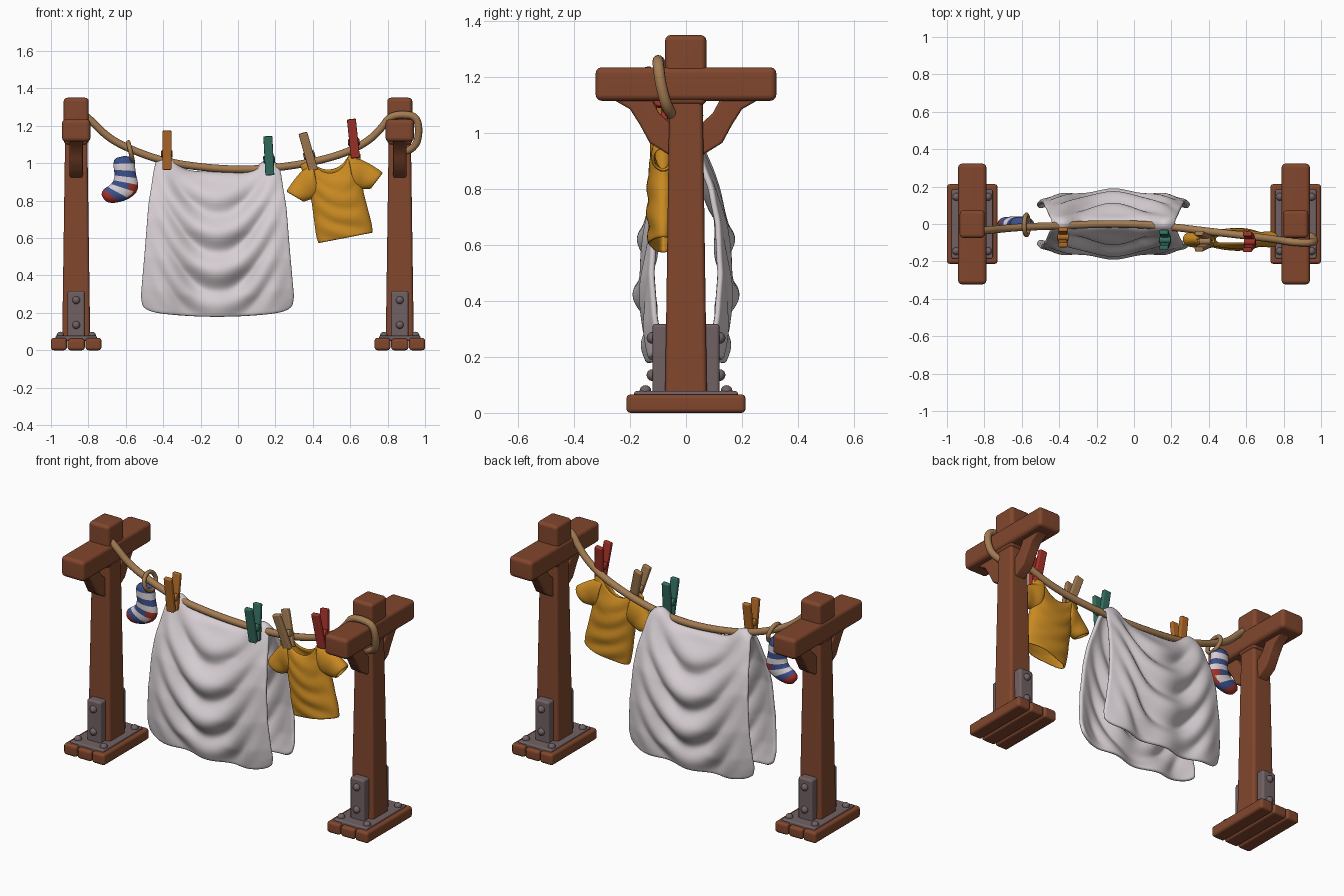
import bpy, bmesh, math
from mathutils import Vector, Matrix

if "Cube" in bpy.data.objects:
    bpy.data.objects.remove(bpy.data.objects["Cube"])

def mat(name, r, g, b):
    m = bpy.data.materials.new(name)
    m.diffuse_color = (r, g, b, 1)
    m.use_nodes = True
    m.node_tree.nodes["Principled BSDF"].inputs["Base Color"].default_value = m.diffuse_color
    return m

WOOD = mat("brown_wood", .22, .062, .026)
METAL = mat("grey_metal", .165, .12, .125)
ROPE = mat("tan_rope", .37, .2, .085)
WHITE = mat("white_cloth", .68, .62, .65)
YELLOW = mat("yellow_cloth", .6, .26, .016)
BLUE = mat("blue_wool", .045, .08, .26)
RED = mat("red", .37, .032, .022)
ORANGE = mat("orange_wood", .45, .145, .02)
TEAL = mat("teal_wood", .035, .16, .12)

def make(name, bm, mats, bevel=0, solid=0, sub=0):
    bmesh.ops.recalc_face_normals(bm, faces=bm.faces)
    for f in bm.faces:
        f.smooth = True
    me = bpy.data.meshes.new(name)
    bm.to_mesh(me)
    bm.free()
    for m in mats:
        me.materials.append(m)
    ob = bpy.data.objects.new(name, me)
    bpy.context.collection.objects.link(ob)
    if solid:
        md = ob.modifiers.new("thickness", 'SOLIDIFY')
        md.thickness, md.offset = solid, 0
    if bevel:
        md = ob.modifiers.new("round", 'BEVEL')
        md.width, md.segments, md.limit_method = bevel, 3, 'ANGLE'
        ob.modifiers.new("normals", 'WEIGHTED_NORMAL')
    if sub:
        md = ob.modifiers.new("smooth", 'SUBSURF')
        md.levels = md.render_levels = sub
    return ob

def add_box(bm, lo, hi, taper=1, M=Matrix()):
    lo, hi = Vector(lo), Vector(hi)
    c, d = (lo + hi) / 2, hi - lo
    vs = bmesh.ops.create_cube(bm, size=1)["verts"]
    for v in vs:
        k = taper if v.co.z > 0 else 1
        v.co = M @ (c + Vector((v.co.x * d.x * k, v.co.y * d.y * k, v.co.z * d.z)))

def box(name, lo, hi, m, bevel=.015, taper=1):
    bm = bmesh.new()
    add_box(bm, lo, hi, taper)
    return make(name, bm, [m], bevel)

def loft(name, rings, mats, cap=False, rule=None, solid=0, sub=1):
    bm = bmesh.new()
    vs = [[bm.verts.new(p) for p in r] for r in rings]
    n = len(rings[0])
    for i in range(len(rings) - 1):
        for j in range(n):
            k = (j + 1) % n
            f = bm.faces.new((vs[i][j], vs[i][k], vs[i + 1][k], vs[i + 1][j]))
            if rule:
                f.material_index = rule(i, f.calc_center_median())
    if cap:
        bm.faces.new(vs[0])
        bm.faces.new(vs[-1]).material_index = rule(len(rings) - 2, Vector((-9, 0, 0)))
    return make(name, bm, mats, 0, solid, sub)

def interp(pts, t):
    for (a, p), (b, q) in zip(pts, pts[1:]):
        if t <= b:
            return p + (q - p) * (t - a) / (b - a)
    return pts[-1][1]

# Two posts with crossbeam, braces, plank foot and metal fittings
for side, s in (("left", -1), ("right", 1)):
    X = s * .865
    box(side + "_post", (X - .075, -.075, .05), (X + .075, .075, 1.2), WOOD, .016, .78)
    box(side + "_post_top", (X - .067, -.075, 1.1), (X + .067, .073, 1.35), WOOD, .02)
    box(side + "_crossbeam", (X - .076, -.323, 1.115), (X + .076, .323, 1.235), WOOD, .022)
    for e in (-1, 1):
        end = "front" if e < 0 else "back"
        prof = [(.27, 1.125), (.2, 1.085), (.165, 1.03), (.13, .965), (.05, .915),
                (.05, 1.03), (.095, 1.07), (.125, 1.125)]
        bm = bmesh.new()
        f = bm.faces.new([bm.verts.new((X - .035, e * y, z)) for y, z in prof])
        ext = bmesh.ops.extrude_face_region(bm, geom=[f])["geom"]
        bmesh.ops.translate(bm, vec=(.07, 0, 0),
                            verts=[g for g in ext if isinstance(g, bmesh.types.BMVert)])
        make(f"{side}_{end}_brace", bm, [WOOD], .01)
        ys = sorted((e * .06, e * .12))
        box(f"{side}_{end}_bracket", (X - .046, ys[0], .06), (X + .046, ys[1], .318), METAL, .012)
    for i, (a, b, h) in enumerate(((-.135, -.05, .066), (-.046, .046, .062), (.05, .135, .066))):
        box(f"{side}_foot_plank_{i}", (X + a, -.213, 0), (X + b, .213, h), WOOD, .015)
    box(side + "_foot_plate", (X - .11, -.185, .05), (X + .11, .185, .078), METAL, .008)
    bm = bmesh.new()
    spots = [(X + a, b, .078) for a in (-.085, .085) for b in (-.145, .145)]
    spots += [(X, b, z) for b in (-.12, .12) for z in (.135, .268)]
    for p in spots:
        bmesh.ops.create_uvsphere(bm, u_segments=14, v_segments=8, radius=.021,
                                  matrix=Matrix.Translation(p))
    make(side + "_bolts", bm, [METAL])

# Sagging rope, wrapped over the right crossbeam
def rope(name, pts, r, cyclic=False):
    cu = bpy.data.curves.new(name, 'CURVE')
    cu.dimensions, cu.bevel_depth, cu.bevel_resolution = '3D', r, 4
    cu.use_fill_caps = True
    sp = cu.splines.new('NURBS')
    sp.points.add(len(pts) - 1)
    for q, p in zip(sp.points, pts):
        q.co = (*p, 1)
    sp.order_u, sp.use_endpoint_u, sp.use_cyclic_u, sp.resolution_u = 3, True, cyclic, 6
    cu.materials.append(ROPE)
    ob = bpy.data.objects.new(name, cu)
    bpy.context.collection.objects.link(ob)
    bpy.ops.object.select_all(action='DESELECT')
    ob.select_set(True)
    bpy.context.view_layer.objects.active = ob
    bpy.ops.object.convert(target='MESH')

rope("clothesline", [(-.85, -.035, 1.28), (-.79, -.035, 1.235), (-.7, -.025, 1.14), (-.58, -.015, 1.075),
     (-.4, -.01, 1.01), (-.2, 0, .978), (0, 0, .965), (.2, -.015, .974), (.4, -.04, 1.005),
     (.58, -.06, 1.055), (.7, -.075, 1.12), (.77, -.085, 1.19), (.81, -.092, 1.25), (.88, -.1, 1.262),
     (.955, -.1, 1.25), (.97, -.09, 1.17), (.95, -.065, 1.08), (.89, -.045, 1.06)], .02)
rope("sock_loop", [(-.575 - .012 * math.sin(a), -.005 + .055 * math.cos(a), 1.063 + .05 * math.sin(a))
     for a in [k * math.pi / 6 for k in range(12)]], .012, True)

# Sheet draped over the rope, with U-shaped swags on both sides
bm = bmesh.new()
NU, NV = 44, 80
prof = [(0, 0), (.03, .03), (.1, .056), (.25, .105), (.4, .135), (.65, .15), (.85, .14), (1, .118)]
width = [(0, .325), (.06, .34), (.3, .37), (.6, .388), (.93, .41), (1, .4)]
grid = []
for j in range(NV + 1):
    v = 2 * j / NV - 1
    s, sgn = abs(v), (1 if v > 0 else -1)
    row = []
    for i in range(NU + 1):
        u = 2 * i / NU - 1
        dx = u * interp(width, s)
        top = .95 + .078 * math.exp(-((abs(u) - .84) / .22) ** 2) - .012 * u
        bot = .178 + .03 * u * u + .03 * abs(u) ** 14
        z = top + (bot - top) * s
        fade = min(1, s / .2) * min(1, (1 - s) / .15)
        swag = .024 * math.cos(2 * math.pi * (z - 3.2 * dx * dx - .42) / .205) * math.exp(-(dx / .27) ** 4)
        fold = .014 * math.cos(u * 9) * s
        y = interp(prof, s) * (1 - .14 * u * u) + swag * fade + fold
        row.append(bm.verts.new((-.11 + dx, sgn * y, z)))
    grid.append(row)
for j in range(NV):
    for i in range(NU):
        bm.faces.new((grid[j][i], grid[j][i + 1], grid[j + 1][i + 1], grid[j + 1][i]))
make("bed_sheet", bm, [WHITE], 0, .022, 1)

# T-shirt: open tube body with a neck dip, plus two sleeves
def place(ob):
    ob.location = (.575, -.082, .6)
    ob.rotation_euler = (0, math.radians(-11), 0)

rings, NS = [], 40
for k in range(25):
    t = k / 24
    w = interp([(0, .143), (.1, .147), (.5, .136), (.75, .142), (1, .16)], t)
    d = interp([(0, .045), (.3, .052), (.7, .05), (.9, .036), (1, .022)], t)
    ring = []
    for j in range(NS):
        a = 2 * math.pi * j / NS
        x = w * math.cos(a)
        dip = (.085 if math.sin(a) < 0 else .065) * max(0, 1 - (x / .1) ** 2) ** .7
        zt = .44 - dip - 6 * max(0, abs(x) - .12) ** 2
        wr = .006 * math.sin(24 * t + 28 * x) * (1 - t * .6)
        ring.append((x, (d + wr) * math.sin(a), t * zt))
    rings.append(ring)
place(loft("shirt_body", rings, [YELLOW], solid=.012))
for side, s in (("left", -1), ("right", 1)):
    rings = []
    for k in range(7):
        t = k / 6
        cx, cz = .095 + .13 * t, .347 - .078 * t
        h, d, lean = .088 - .04 * t, .04 - .006 * t, .85 * t
        rings.append([(s * (cx + h * math.sin(lean) * math.cos(a)),
                       d * math.sin(a) * (1 + .1 * math.sin(9 * t)), cz + h * math.cos(lean) * math.cos(a))
                      for a in [2 * math.pi * j / 24 for j in range(24)]])
    place(loft(side + "_sleeve", rings, [YELLOW], solid=.012))

# Striped sock: each ring spans two points in the front view
spans = [(-.663, 1.035, -.552, 1.045), (-.668, .995, -.55, .997), (-.664, .965, -.548, .958),
         (-.66, .935, -.54, .92), (-.665, .908, -.53, .885), (-.678, .888, -.537, .843),
         (-.7, .875, -.58, .807), (-.718, .862, -.635, .79), (-.73, .845, -.68, .785),
         (-.73, .825, -.708, .795)]
rings = []
for x0, z0, x1, z1 in spans:
    c, h = Vector(((x0 + x1) / 2, .002, (z0 + z1) / 2)), Vector(((x1 - x0) / 2, 0, (z1 - z0) / 2))
    d = min(.038, h.length * .8)
    rings.append([c + h * math.cos(a) + Vector((0, d * math.sin(a), 0))
                  for a in [2 * math.pi * j / 20 for j in range(20)]])
bands = [0, 1, 0, 1, 0, 1, 0, 2, 2]
loft("sock", rings, [BLUE, WHITE, RED], True,
     lambda i, c: 2 if i in (4, 5) and c.x > -.575 else bands[i])

# Clothes pins: two prongs pinched low and spread at the top, with a pivot
for name, x, y, z, tilt, m in (("orange_pin", -.38, -.07, 1.07, 0, ORANGE),
                               ("teal_pin", .165, -.085, 1.04, -3, TEAL),
                               ("tan_pin", .375, -.092, 1.062, -16, ROPE),
                               ("red_pin", .617, -.095, 1.132, -6, RED)):
    bm = bmesh.new()
    for e in (-1, 1):
        M = Matrix.Translation((0, e * .028, 0)) @ Matrix.Rotation(-e * math.radians(8), 4, 'X')
        add_box(bm, (-.024, -.013, -.105), (.024, .013, .105), 1, M)
    bmesh.ops.create_cone(bm, cap_ends=True, segments=14, radius1=.02, radius2=.02, depth=.062,
                          matrix=Matrix.Translation((0, 0, -.02)) @ Matrix.Rotation(math.pi / 2, 4, 'Y'))
    ob = make(name, bm, [m], .006)
    ob.location = (x, y, z)
    ob.rotation_euler = (0, math.radians(tilt), 0)
